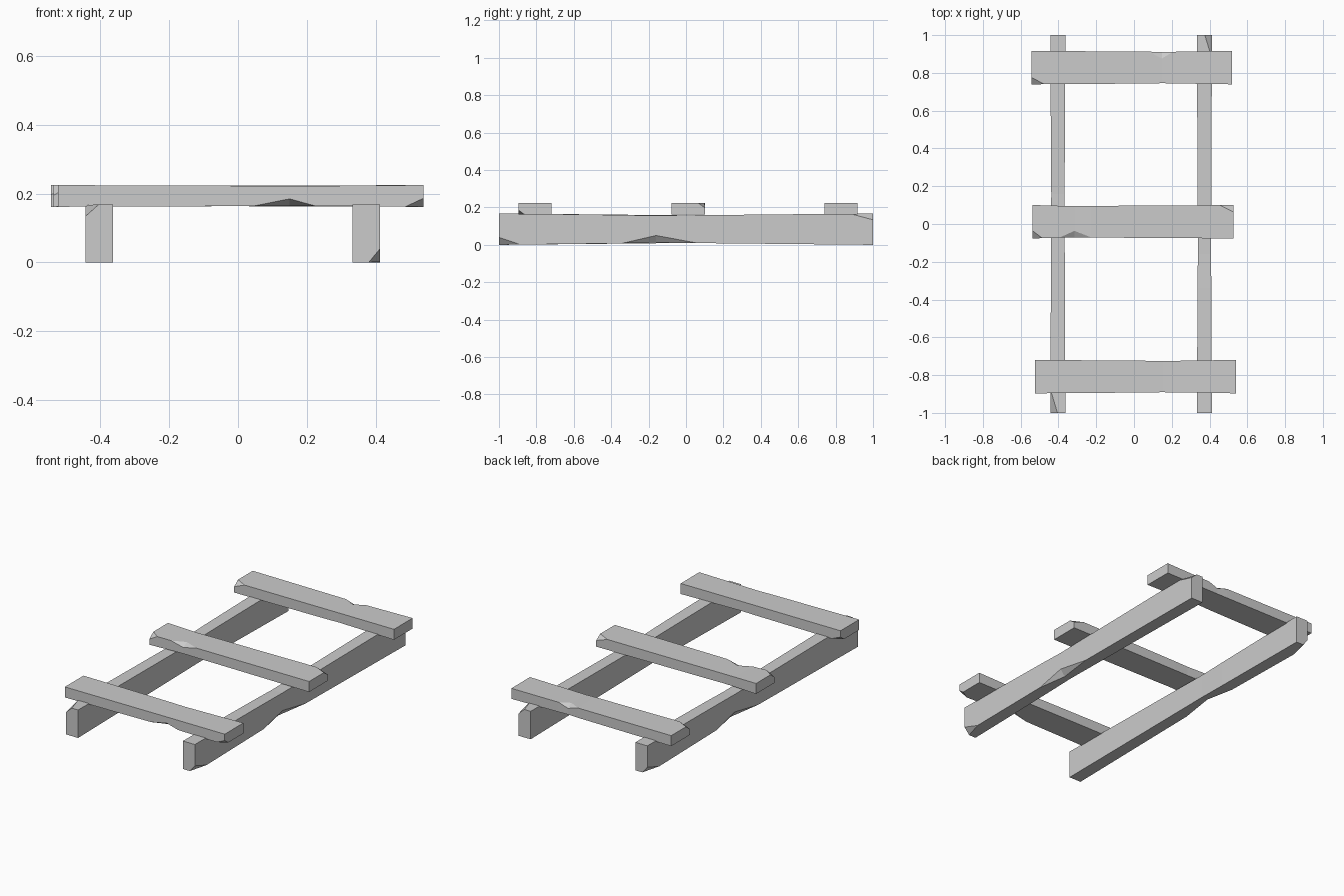
import bpy, bmesh, math
from mathutils import Vector

if "Cube" in bpy.data.objects:
    bpy.data.objects.remove(bpy.data.objects["Cube"])


def beam(name, size, loc, rot, dent, chips, warp):
    """Hewn timber along local x: lofted sections with one dented edge, then chipped corners."""
    L, W, H = (s / 2 for s in size)
    sy, sz, x0, x1, x2, dy, dz = dent
    wy, wz = warp
    # position, amount of waist, amount of dent
    sections = [(-L, 0, 0), (x0, 0.7, 0), (x1, 1, 1), (x2, 0.8, 0), (L, 0, 0)]
    bm = bmesh.new()
    rings = []
    for x, k, d in sections:
        w, h = W - wy * k, H - wz * k
        pts = [(w, h - max(0, dz * d - wz)), (w - max(0, dy * d - wy), h), (-w, h), (-w, -h), (w, -h)]
        rings.append([bm.verts.new((x, y * sy, z * sz)) for y, z in pts])
    for a, b in zip(rings, rings[1:]):
        for i in range(5):
            j = (i + 1) % 5
            bm.faces.new((a[i], a[j], b[j], b[i]))
    bm.faces.new(rings[0])
    bm.faces.new(rings[-1])
    bmesh.ops.remove_doubles(bm, verts=bm.verts[:], dist=1e-5)
    bmesh.ops.recalc_face_normals(bm, faces=bm.faces[:])

    # slice off the chipped corners
    for cx, cy, cz, ex, ey, ez in chips:
        corner = Vector((cx * L, cy * W, cz * H))
        normal = Vector((cx / ex, cy / ey, cz / ez)).normalized()
        point = corner - Vector((cx * ex, 0, 0))
        cut = bmesh.ops.bisect_plane(bm, geom=bm.verts[:] + bm.edges[:] + bm.faces[:], dist=1e-5,
                                     plane_co=point, plane_no=normal, clear_outer=True)
        edges = [e for e in cut["geom_cut"] if isinstance(e, bmesh.types.BMEdge)]
        bmesh.ops.holes_fill(bm, edges=edges, sides=0)
    bmesh.ops.recalc_face_normals(bm, faces=bm.faces[:])

    mesh = bpy.data.meshes.new(name)
    bm.to_mesh(mesh)
    bm.free()
    ob = bpy.data.objects.new(name, mesh)
    ob.location = loc
    ob.rotation_euler.z = rot
    bpy.context.collection.objects.link(ob)


# side rails: the same timber, turned half round for the left side
for name, x, rot in (("right_rail", 0.373, 90), ("left_rail", -0.403, -90)):
    beam(name, (2, 0.08, 0.168), (x, 0, 0.084), math.radians(rot),
         (-1, -1, -0.34, -0.16, 0.06, 0.035, 0.05),
         [(-1, -1, -1, 0.12, 0.033, 0.04), (1, -1, 1, 0.13, 0.038, 0.034)],
         (0.005, 0.012))

# cross planks: each with its own dent and chips
plank = (1.063, 0.177, 0.063)
beam("front_plank", plank, (0.008, -0.808, 0.193), 0,
     (-1, -1, 0.037, 0.142, 0.217, 0.04, 0.023),
     [(1, -1, -1, 0.055, 0.035, 0.025), (-1, 1, -1, 0.06, 0.035, 0.025)], (0.006, 0.003))
beam("middle_plank", plank, (-0.005, 0.012, 0.193), 0,
     (-1, 1, -0.39, -0.31, -0.22, 0.04, 0.023),
     [(-1, -1, 1, 0.055, 0.04, 0.03), (1, 1, 1, 0.075, 0.037, 0.026)], (0.006, 0.003))
beam("back_plank", plank, (-0.012, 0.828, 0.193), 0,
     (1, 1, 0.09, 0.16, 0.22, 0.04, 0.023),
     [(-1, -1, 1, 0.07, 0.037, 0.028)], (0.006, 0.003))
